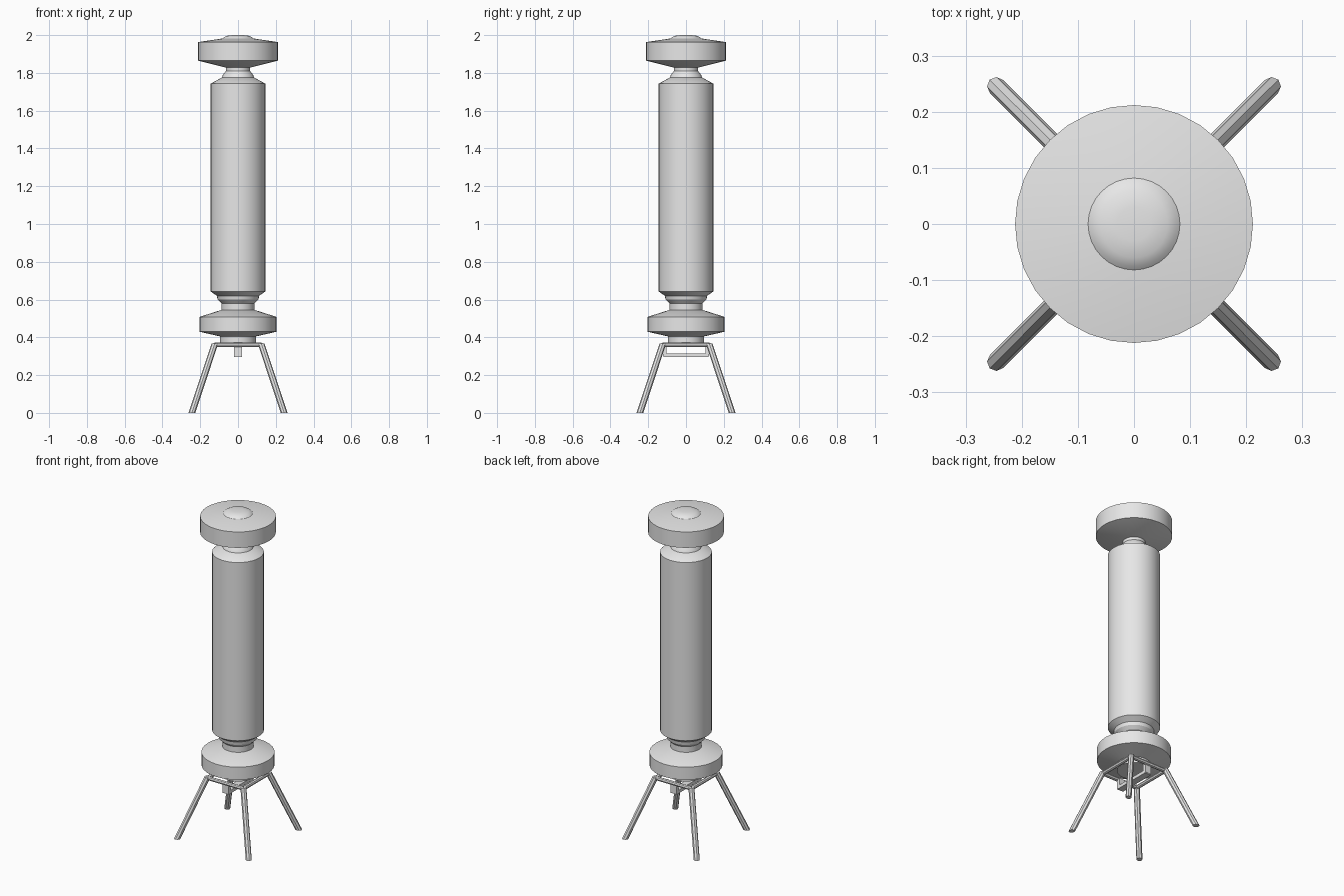
import bpy, bmesh, math
from mathutils import Vector

cube = bpy.data.objects.get("Cube")
if cube:
    bpy.data.objects.remove(cube, do_unlink=True)

grey = bpy.data.materials.new("light grey")
grey.use_nodes = True
grey.diffuse_color = (0.8, 0.8, 0.8, 1)
grey.node_tree.nodes["Principled BSDF"].inputs["Base Color"].default_value = (0.8, 0.8, 0.8, 1)


def finish(name, bm, smooth=True):
    bmesh.ops.recalc_face_normals(bm, faces=bm.faces)
    mesh = bpy.data.meshes.new(name)
    bm.to_mesh(mesh)
    bm.free()
    mesh.materials.append(grey)
    obj = bpy.data.objects.new(name, mesh)
    bpy.context.collection.objects.link(obj)
    bpy.ops.object.select_all(action='DESELECT')
    obj.select_set(True)
    bpy.context.view_layer.objects.active = obj
    if smooth:
        bpy.ops.object.shade_smooth_by_angle(angle=math.radians(30))
    return obj


def lathe(name, profile, sides=32):
    """Stack of rings (radius, height), closed at both ends."""
    bm = bmesh.new()
    rings = []
    for r, z in profile:
        angles = [math.tau * i / sides for i in range(sides)]
        rings.append([bm.verts.new((r * math.cos(a), r * math.sin(a), z)) for a in angles])
    for low, high in zip(rings, rings[1:]):
        for i in range(sides):
            j = (i + 1) % sides
            bm.faces.new((low[i], low[j], high[j], high[i]))
    bm.faces.new(rings[0])
    bm.faces.new(rings[-1])
    return finish(name, bm)


def rod(name, start, end, radius, sides=8):
    """Straight rod whose ends are cut level when it slopes."""
    start, end = Vector(start), Vector(end)
    axis = end - start
    bm = bmesh.new()
    bmesh.ops.create_cone(bm, cap_ends=True, segments=sides, radius1=radius,
                          radius2=radius, depth=axis.length)
    turn = axis.to_track_quat('Z', 'Y')
    for v in bm.verts:
        at_end = v.co.z > 0
        v.co = turn @ v.co + (start + end) / 2
        if abs(axis.z) > 0.01:
            level = end.z if at_end else start.z
            v.co += axis * ((level - v.co.z) / axis.z)
    return finish(name, bm)


def box(name, centre, size):
    bm = bmesh.new()
    bmesh.ops.create_cube(bm, size=1)
    for v in bm.verts:
        v.co = Vector([c + p * s for c, p, s in zip(centre, v.co, size)])
    return finish(name, bm, smooth=False)


# Turned column, from the base upward
lathe("base_disc", [(0.095, 0.368), (0.095, 0.405), (0.205, 0.43), (0.205, 0.508), (0.088, 0.545)])
lathe("lower_neck", [(0.088, 0.54), (0.088, 0.58), (0.108, 0.6), (0.112, 0.62), (0.145, 0.643)])
lathe("main_body", [(0.145, 0.643), (0.145, 1.743), (0.086, 1.775)])
lathe("upper_neck", [(0.086, 1.775), (0.08, 1.79), (0.064, 1.81), (0.064, 1.83)])
lathe("top_disc", [(0.064, 1.828), (0.212, 1.865), (0.212, 1.963), (0.083, 1.982)])
lathe("top_dome", [(0.083, 1.981), (0.075, 1.988), (0.06, 1.996), (0.03, 2.0)])

# Square stand with four splayed legs
C = 0.122
corners = [(C, C), (-C, C), (-C, -C), (C, -C)]
for i, (x, y) in enumerate(corners):
    nx, ny = corners[(i + 1) % 4]
    rod(f"frame_bar_{i + 1}", (x, y, 0.36), (nx, ny, 0.36), 0.012)
    rod(f"leg_{i + 1}", (x, y, 0.368), (2 * x, 2 * y, 0), 0.017)

# Hanger strap below the frame
box("hanger_bar", (0, 0, 0.305), (0.042, 0.24, 0.02))
for side, y in (("front", -0.112), ("back", 0.112)):
    box(f"hanger_post_{side}", (0, y, 0.33), (0.042, 0.02, 0.06))
